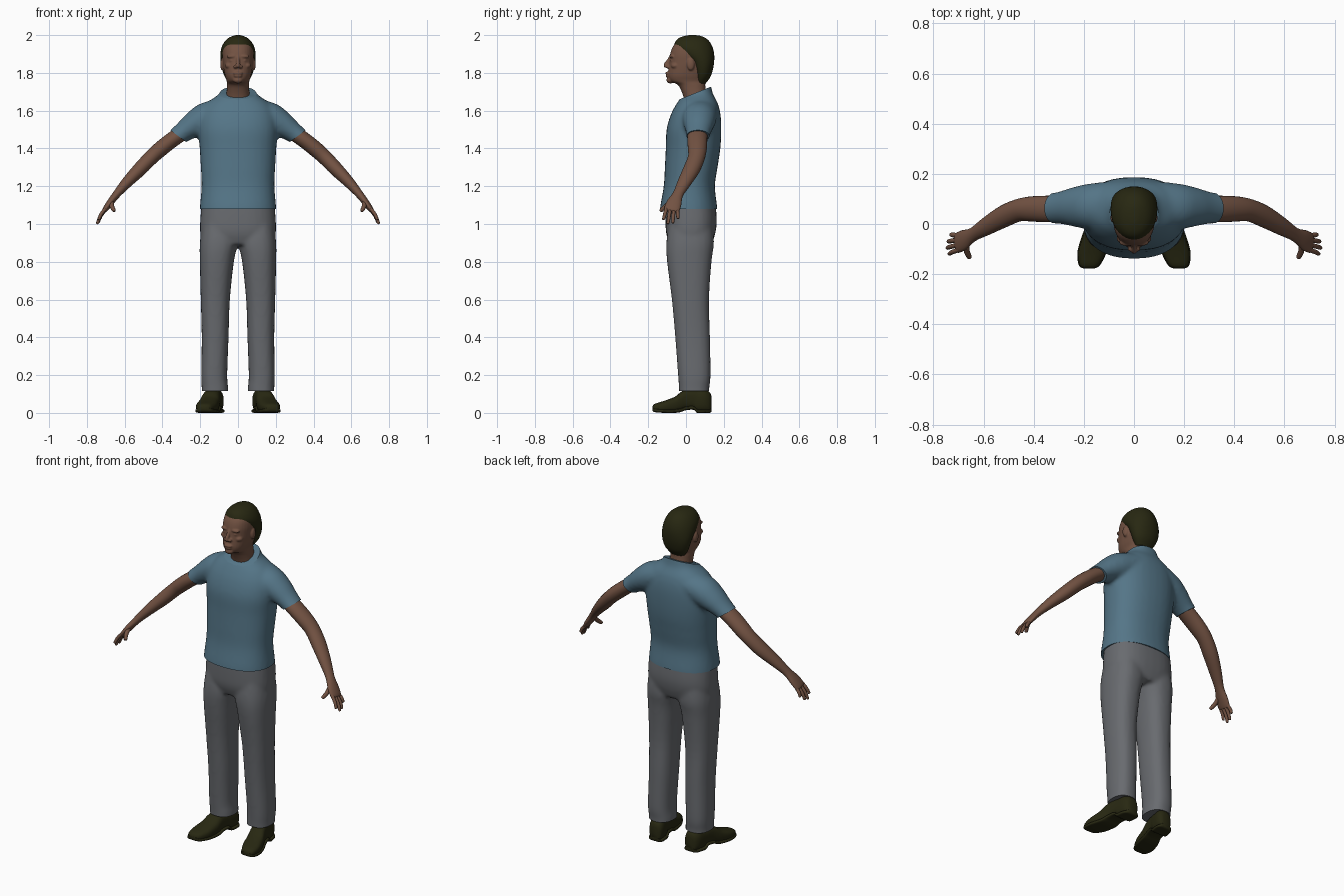
import bpy, bmesh
from math import cos, sin, pi, copysign
from mathutils import Vector, Matrix

if "Cube" in bpy.data.objects:
    bpy.data.objects.remove(bpy.data.objects["Cube"])


def material(name, rgb):
    m = bpy.data.materials.new(name)
    m.use_nodes = True
    m.diffuse_color = (*rgb, 1)
    node = m.node_tree.nodes["Principled BSDF"]
    node.inputs["Base Color"].default_value = (*rgb, 1)
    node.inputs["Roughness"].default_value = 0.8
    return m


skin = material("brown skin", (0.17, 0.085, 0.055))
blue = material("blue cloth", (0.09, 0.18, 0.245))
grey = material("grey cloth", (0.14, 0.147, 0.16))
dark = material("dark olive brown", (0.021, 0.021, 0.006))

X, Y, Z = Vector((1, 0, 0)), Vector((0, 1, 0)), Vector((0, 0, 1))


def ring(c, u, v, power=2.0, n=32):
    """Superellipse around c with half axes u and v."""
    def s(t):
        return copysign(abs(t) ** (2 / power), t)
    return [c + u * s(cos(2 * pi * i / n)) + v * s(sin(2 * pi * i / n)) for i in range(n)]


def loft(bm, rings, mirror=False, steps=4):
    """Skin smoothly interpolated rings, closed at both ends."""
    rows = []
    for i in range(len(rings) - 1):
        a, b = rings[max(i - 1, 0)], rings[i]
        c, d = rings[i + 1], rings[min(i + 2, len(rings) - 1)]
        for k in range(steps):
            t = k / steps
            rows.append([(2 * q + (r - p) * t + (2 * p - 5 * q + 4 * r - s) * t * t
                          + (3 * q - p - 3 * r + s) * t ** 3) / 2
                         for p, q, r, s in zip(a, b, c, d)])
    rows.append(rings[-1])
    for side in ((1, -1) if mirror else (1,)):
        vs = [[bm.verts.new((p.x * side, p.y, p.z)) for p in row] for row in rows]
        n = len(vs[0])
        for lo, hi in zip(vs, vs[1:]):
            for i in range(n):
                bm.faces.new((lo[i], lo[(i + 1) % n], hi[(i + 1) % n], hi[i]))
        bm.faces.new(vs[0])
        bm.faces.new(vs[-1])


def stack(rows, power=2.3):
    """Rings from rows of height, half width, front y, back y and optional centre x."""
    out = []
    for z, w, f, b, *cx in rows:
        out.append(ring(Vector((cx[0] if cx else 0, (f + b) / 2, z)), X * w, Y * (b - f) / 2, power))
    return out


def tube(rows, n=24):
    """Rings along a path of x, y, z, sideways radius, thickness radius."""
    pts = [Vector(r[:3]) for r in rows]
    out = []
    for i, r in enumerate(rows):
        d = (pts[min(i + 1, len(pts) - 1)] - pts[max(i - 1, 0)]).normalized()
        u = (Y - d * d.y).normalized()
        out.append(ring(pts[i], u * r[3], d.cross(u) * r[4], n=n))
    return out


def ball(bm, centre, radii, mirror=False):
    for side in ((1, -1) if mirror else (1,)):
        c = Vector((centre[0] * side, *centre[1:]))
        bmesh.ops.create_uvsphere(bm, u_segments=20, v_segments=12, radius=1,
                                  matrix=Matrix.Translation(c) @ Matrix.Diagonal((*radii, 1)))


def finish(name, bm, mat, voxel=0, smooth=0, cuts=()):
    """Make the object, fuse its parts, then trim with (point, normal, face test)."""
    bmesh.ops.recalc_face_normals(bm, faces=bm.faces)
    me = bpy.data.meshes.new(name)
    bm.to_mesh(me)
    bm.free()
    ob = bpy.data.objects.new(name, me)
    bpy.context.collection.objects.link(ob)
    if voxel:
        mod = ob.modifiers.new("fuse", 'REMESH')
        mod.mode, mod.voxel_size = 'VOXEL', voxel
        mod = ob.modifiers.new("soften", 'SMOOTH')
        mod.factor, mod.iterations = 0.5, smooth
        new = bpy.data.meshes.new_from_object(ob.evaluated_get(bpy.context.evaluated_depsgraph_get()))
        ob.modifiers.clear()
        ob.data = new
        bm = bmesh.new()
        bm.from_mesh(new)
        for co, no, test in cuts:
            faces = [f for f in bm.faces if test(f.calc_center_median())]
            geom = faces + list({e for f in faces for e in f.edges}) + list({v for f in faces for v in f.verts})
            bmesh.ops.bisect_plane(bm, geom=geom, plane_co=co, plane_no=no, clear_outer=True)
            bmesh.ops.holes_fill(bm, edges=[e for e in bm.edges if e.is_boundary], sides=0)
        bmesh.ops.recalc_face_normals(bm, faces=bm.faces)
        bm.to_mesh(new)
        bm.free()
    ob.data.name = name
    ob.data.materials.clear()
    ob.data.materials.append(mat)
    bpy.ops.object.select_all(action='DESELECT')
    ob.select_set(True)
    bpy.context.view_layer.objects.active = ob
    bpy.ops.object.shade_smooth_by_angle(angle=0.8)
    return ob


def everywhere(c):
    return True


# Shirt: torso and sleeves fused, trimmed at hem, collar and cuffs
bm = bmesh.new()
loft(bm, stack([(1.03, .205, -.14, .168), (1.09, .202, -.137, .165), (1.2, .193, -.118, .153),
                (1.3, .197, -.112, .167), (1.4, .203, -.107, .182), (1.5, .21, -.103, .187),
                (1.58, .2, -.08, .183), (1.64, .165, -.048, .168), (1.69, .1, -.015, .142),
                (1.75, .075, .0, .13)]))
loft(bm, tube([(.08, .08, 1.6, .09, .07), (.17, .07, 1.56, .092, .083), (.235, .068, 1.525, .08, .07),
               (.29, .065, 1.487, .066, .055), (.335, .062, 1.452, .061, .05),
               (.39, .06, 1.41, .06, .048)]), mirror=True)
finish("shirt", bm, blue, .011, 8, [
    (Vector((0, 0, 1.08)), -Z, everywhere),
    (Vector((0, .04, 1.69)), Vector((0, -.4, 1)), everywhere),
    (Vector((.322, .06, 1.47)), Vector((.6, 0, -.8)), lambda c: c.x > .26),
    (Vector((-.322, .06, 1.47)), Vector((-.6, 0, -.8)), lambda c: c.x < -.26)])

# Trousers: hips and two legs fused, trimmed at the hems
bm = bmesh.new()
loft(bm, stack([(.89, .185, -.085, .135), (.95, .2, -.105, .155), (1.02, .2, -.108, .163),
                (1.12, .192, -.105, .155)], 2.5))
loft(bm, stack([(.06, .07, -.035, .122, .122), (.13, .07, -.037, .123, .122), (.2, .069, -.042, .13, .126),
                (.4, .071, -.057, .127, .121), (.6, .077, -.075, .122, .12), (.8, .09, -.1, .135, .112),
                (.9, .1, -.104, .148, .102), (1.0, .09, -.09, .14, .1)], 2.4), mirror=True)
finish("trousers", bm, grey, .011, 5, [(Vector((0, 0, .115)), -Z, everywhere)])

# Arms and hands
bm = bmesh.new()
loft(bm, tube([(.25, .065, 1.51, .05, .04), (.34, .06, 1.452, .053, .041), (.41, .06, 1.397, .05, .041),
               (.46, .055, 1.352, .045, .039), (.52, .03, 1.29, .044, .037), (.59, -.01, 1.218, .036, .029),
               (.642, -.042, 1.158, .028, .021), (.678, -.063, 1.112, .04, .018),
               (.703, -.075, 1.077, .041, .014), (.708, -.077, 1.066, .034, .009)]), mirror=True)
across = Vector((.14, .91, -.25))
knuckle = Vector((.7, -.074, 1.08))
tips = [(.738, -.12, 1.022), (.746, -.096, 1.0), (.742, -.07, 1.004), (.73, -.042, 1.028)]


def finger(base, tip, r):
    mid = base.lerp(tip, .5) + X * .006
    end = tip.lerp(mid, .12)
    loft(bm, tube([(*base, r, r), (*mid, r, r), (*end, r * .8, r * .8), (*tip, r * .25, r * .25)], 12), True)


for i, tip in enumerate(tips):
    finger(knuckle + across * (i - 1.5) * .021, Vector(tip), .0095)
finger(Vector((.668, -.078, 1.12)), Vector((.655, -.136, 1.068)), .012)
finish("arms_and_hands", bm, skin)

# Head and neck with fused facial features
bm = bmesh.new()
loft(bm, stack([(1.6, .07, .0, .115), (1.66, .064, -.01, .113), (1.705, .06, -.025, .105),
                (1.738, .059, -.045, .102), (1.757, .06, -.085, .105), (1.785, .069, -.096, .112),
                (1.82, .076, -.093, .125), (1.86, .081, -.088, .135), (1.9, .083, -.084, .138),
                (1.94, .077, -.069, .13), (1.97, .058, -.04, .11), (1.985, .035, 0, .08)]))
loft(bm, tube([(0, -.078, 1.892, .008, .009), (0, -.09, 1.868, .01, .009),
               (0, -.104, 1.845, .013, .011), (0, -.104, 1.832, .011, .012)]))
ball(bm, (0, -.107, 1.837), (.011, .012, .01))
ball(bm, (.014, -.098, 1.833), (.011, .012, .009), True)
ball(bm, (0, -.096, 1.798), (.026, .014, .008))
ball(bm, (0, -.095, 1.784), (.022, .013, .008))
ball(bm, (0, -.082, 1.762), (.027, .022, .018))
ball(bm, (.03, -.073, 1.887), (.03, .015, .01), True)
ball(bm, (.031, -.073, 1.865), (.015, .011, .008), True)
ball(bm, (.045, -.056, 1.838), (.024, .024, .017), True)
ball(bm, (.083, .025, 1.845), (.011, .02, .032), True)
finish("head", bm, skin, .0045, 2)

# Close-cropped hair
bm = bmesh.new()
loft(bm, stack([(1.745, .045, .05, .105), (1.78, .07, .045, .13), (1.82, .084, .034, .143),
                (1.86, .091, .012, .149), (1.9, .093, -.035, .149), (1.935, .087, -.062, .141),
                (1.965, .071, -.056, .125), (1.985, .05, -.036, .103), (1.997, .024, -.002, .073),
                (2.0, .006, .025, .045)], 2.1))
finish("hair", bm, dark)

# Shoes: uppers and slightly wider soles, running toe to heel
shape = [(-.178, .18, .016, .012, .032), (-.165, .178, .038, .004, .048), (-.115, .168, .054, 0, .064),
         (-.06, .155, .053, 0, .085), (-.03, .147, .05, .004, .108), (0, .14, .046, .014, .124),
         (.04, .132, .045, .016, .126), (.06, .128, .046, 0, .126), (.1, .122, .046, 0, .125),
         (.125, .118, .037, 0, .11), (.134, .117, .022, .006, .09)]
for name, wider, sole in (("shoe_uppers", 0, False), ("shoe_soles", .004, True)):
    bm = bmesh.new()
    rings = []
    for y, x, w, lo, hi in shape:
        hi = lo + .02 if sole else hi
        rings.append(ring(Vector((x, y, (lo + hi) / 2)), X * (w + wider), Z * (hi - lo) / 2,
                          4 if sole else 2.6))
    loft(bm, rings, mirror=True)
    finish(name, bm, dark)
